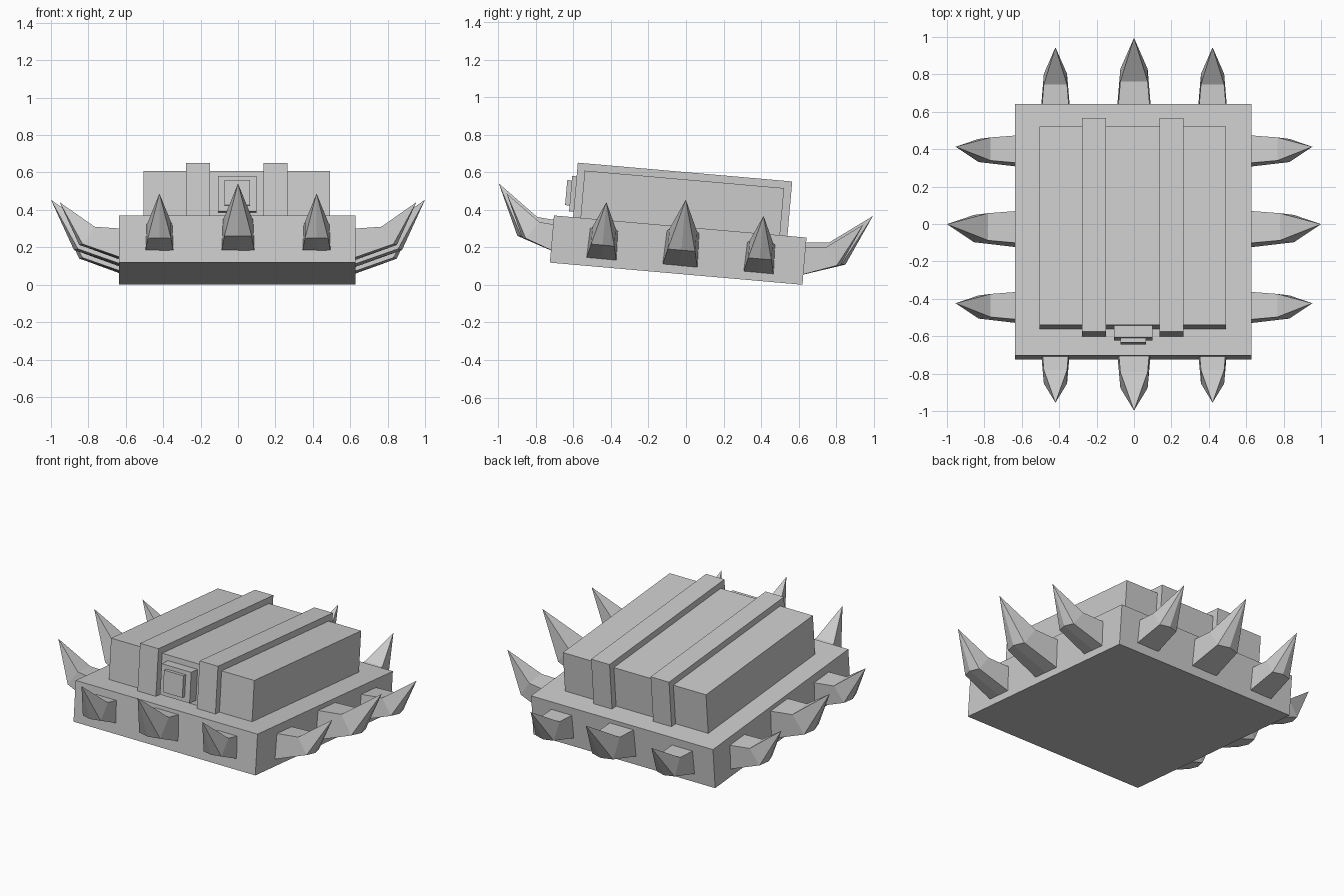
import bpy
import bmesh
from math import radians
from mathutils import Matrix, Vector

cube = bpy.data.objects.get("Cube")
if cube:
    bpy.data.objects.remove(cube, do_unlink=True)

grey = bpy.data.materials.new("light_grey")
grey.use_nodes = True
colour = (0.6, 0.6, 0.6, 1)
grey.diffuse_color = colour
grey.node_tree.nodes["Principled BSDF"].inputs["Base Color"].default_value = colour

# The whole model leans back a little
TILT = Matrix.Translation((0, -0.0525, 0.06)) @ Matrix.Rotation(radians(-5), 4, "X")


def finish(name, bm, matrix):
    bmesh.ops.recalc_face_normals(bm, faces=bm.faces)
    mesh = bpy.data.meshes.new(name)
    bm.to_mesh(mesh)
    bm.free()
    mesh.materials.append(grey)
    obj = bpy.data.objects.new(name, mesh)
    obj.matrix_world = matrix
    bpy.context.collection.objects.link(obj)
    return obj


def block(name, low, high):
    low, high = Vector(low), Vector(high)
    bm = bmesh.new()
    bmesh.ops.create_cube(bm, size=1)
    for v in bm.verts:
        v.co = (low + high) / 2 + v.co * (high - low)
    return finish(name, bm, TILT)


def spike(name, turn, offset, scale):
    """Upturned thorn: root ring, bent middle ring with an outer ridge, and a tip."""
    # (outward distance, height, half width) for the lower and upper edges
    rings = [((0.60, 0.035, 0.095), (0.60, 0.222, 0.088)),
             ((0.856, 0.127, 0.073), (0.78, 0.236, 0.073))]
    ridge_reach = (0.877, 0.68)
    bm = bmesh.new()
    loops = []
    for (lower, upper), reach in zip(rings, (0.60, 0.877)):
        points = [(-lower[2], lower[0], lower[1]), (0, reach, lower[1]),
                  (lower[2], lower[0], lower[1]), (upper[2], upper[0], upper[1]),
                  (-upper[2], upper[0], upper[1])]
        loops.append([bm.verts.new(p) for p in points])
    root, middle = loops
    tip = bm.verts.new((0, 1.0, 0.397))
    bm.faces.new(root)
    for i in range(5):
        j = (i + 1) % 5
        bm.faces.new((root[i], root[j], middle[j], middle[i]))
        bm.faces.new((middle[i], middle[j], tip))
    # Smaller thorns shrink towards the wall
    pivot = Vector((0, 0.69, 0.064))
    for v in bm.verts:
        v.co = pivot + (v.co - pivot) * scale + Vector((offset, 0, 0))
    place = Matrix.Translation((0, 0.017, 0)) @ Matrix.Rotation(radians(turn), 4, "Z")
    return finish(name, bm, TILT @ place)


# Base slab and raised case
block("base", (-0.637, -0.675, 0), (0.628, 0.675, 0.252))
block("case", (-0.505, -0.533, 0.24), (0.491, 0.533, 0.504))

# Straps over the case
for side, x in (("right", -0.214), ("left", 0.2)):
    block(side + "_strap", (x - 0.064, -0.573, 0.24), (x + 0.064, 0.573, 0.543))

# Clasp on the front
block("clasp_plate", (-0.107, -0.597, 0.281), (0.099, -0.52, 0.47))
block("clasp_button", (-0.072, -0.621, 0.312), (0.063, -0.58, 0.446))

# Three spikes on each side, the middle one larger
for side, turn in (("back", 0), ("right", 90), ("front", 180), ("left", 270)):
    for label, offset, scale in (("a", -0.42, 0.85), ("b", 0, 1), ("c", 0.42, 0.85)):
        spike(f"{side}_spike_{label}", turn, offset, scale)
